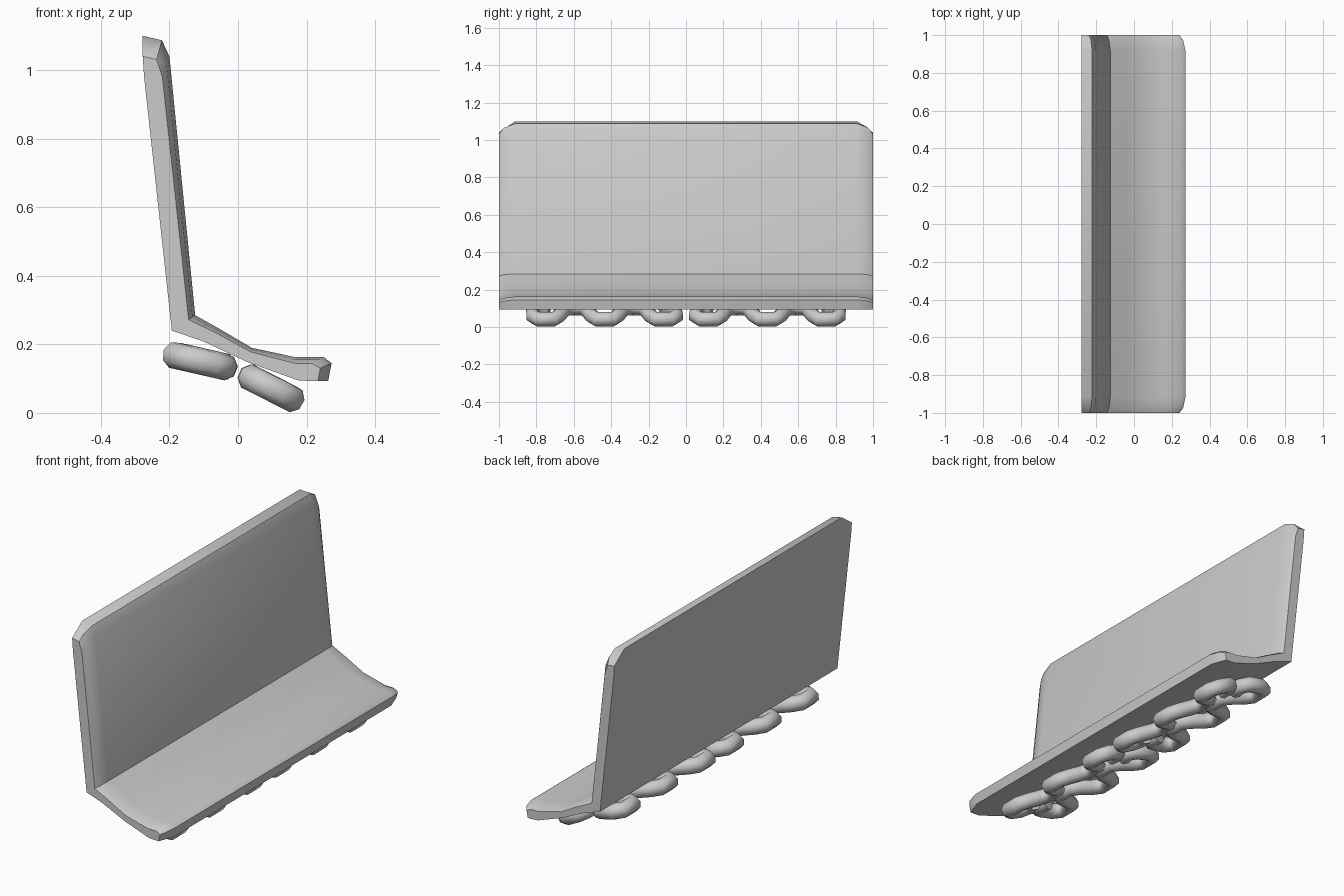
import bpy, bmesh
from mathutils import Vector

if "Cube" in bpy.data.objects:
    bpy.data.objects.remove(bpy.data.objects["Cube"])

# Bench shell: padded-side and back-side profile points (x, z), top to front lip
PAD = [(-0.222, 1.087), (-0.20, 1.04), (-0.125, 0.285), (-0.045, 0.24),
       (0.04, 0.19), (0.165, 0.163), (0.25, 0.163), (0.273, 0.145)]
BACK = [(-0.278, 1.10), (-0.274, 1.04), (-0.193, 0.24), (-0.10, 0.208),
        (0.03, 0.147), (0.175, 0.095), (0.24, 0.093), (0.263, 0.093)]


def section(end):
    """Profile loop; the end sections are thinner and have cut corners."""
    pad = [Vector(p) for p in PAD]
    back = [Vector(p) for p in BACK]
    if end:
        pad = [p.lerp(b, 0.28) for p, b in zip(pad, back)]
        for row in (pad, back):
            for i in (0, 1):
                row[i].y -= 0.06
            for i in (-2, -1):
                row[i].x -= 0.03
    return pad, back


def smooth(obj, angle):
    bpy.ops.object.select_all(action='DESELECT')
    obj.select_set(True)
    bpy.context.view_layer.objects.active = obj
    bpy.ops.object.shade_smooth_by_angle(angle=angle)


def make_shell():
    bm = bmesh.new()
    loops = []
    for y, end in ((-1, True), (-0.975, False), (-0.915, False),
                   (0.915, False), (0.975, False), (1, True)):
        pad, back = section(end)
        if abs(y) == 0.975:      # halfway ring rounds the rim
            epad, eback = section(True)
            pad = [p.lerp(e, 0.4) for p, e in zip(pad, epad)]
            back = [p.lerp(e, 0.7) for p, e in zip(back, eback)]
        loops.append([bm.verts.new((p.x, y, p.y)) for p in pad + back[::-1]])
    n = len(loops[0])
    for a, b in zip(loops, loops[1:]):
        for i in range(n):
            j = (i + 1) % n
            bm.faces.new((a[i], a[j], b[j], b[i]))
    for loop in (loops[0], loops[-1]):
        for i in range(n // 2 - 1):
            bm.faces.new((loop[i], loop[i + 1], loop[n - 2 - i], loop[n - 1 - i]))
    bmesh.ops.recalc_face_normals(bm, faces=bm.faces)
    mesh = bpy.data.meshes.new("seat_shell")
    bm.to_mesh(mesh)
    bm.free()
    obj = bpy.data.objects.new("seat_shell", mesh)
    bpy.context.collection.objects.link(obj)
    smooth(obj, 0.75)


# Zigzag spring: path points (across 0..1, along y) with chamfered bends
def spring_path():
    pts = [(0.05, 0.73), (0.0, 0.76), (0.0, 0.79), (0.2, 0.82)]
    for c in (0.75, 0.435, 0.12):
        pts += [(0.72, c + 0.068), (1.0, c + 0.04), (1.0, c - 0.04), (0.72, c - 0.068)]
        if c > 0.2:
            m = c - 0.158
            pts += [(0.28, m + 0.068), (0.0, m + 0.04), (0.0, m - 0.04), (0.28, m - 0.068)]
    pts += [(0.2, 0.06), (0.0, 0.085), (0.0, 0.11), (0.05, 0.14)]
    return pts


def make_spring(name, inner, outer, side):
    a, b = Vector(inner), Vector(outer)
    pts = spring_path()
    cu = bpy.data.curves.new(name, 'CURVE')
    cu.dimensions = '3D'
    cu.bevel_depth = 0.04
    cu.bevel_resolution = 2
    cu.use_fill_caps = True
    sp = cu.splines.new('POLY')
    sp.points.add(len(pts) - 1)
    for p, (t, y) in zip(sp.points, pts):
        q = a.lerp(b, t)
        p.co = (q.x, y * side, q.y, 1)
    sp.use_smooth = True
    obj = bpy.data.objects.new(name, cu)
    bpy.context.collection.objects.link(obj)
    bpy.ops.object.select_all(action='DESELECT')
    obj.select_set(True)
    bpy.context.view_layer.objects.active = obj
    bpy.ops.object.convert(target='MESH')
    smooth(bpy.context.view_layer.objects.active, 1.1)


make_shell()
for side, label in ((-1, "near"), (1, "far")):
    make_spring("front_spring_" + label, (0.038, 0.102), (0.158, 0.041), side)
    make_spring("rear_spring_" + label, (-0.04, 0.135), (-0.185, 0.168), side)
